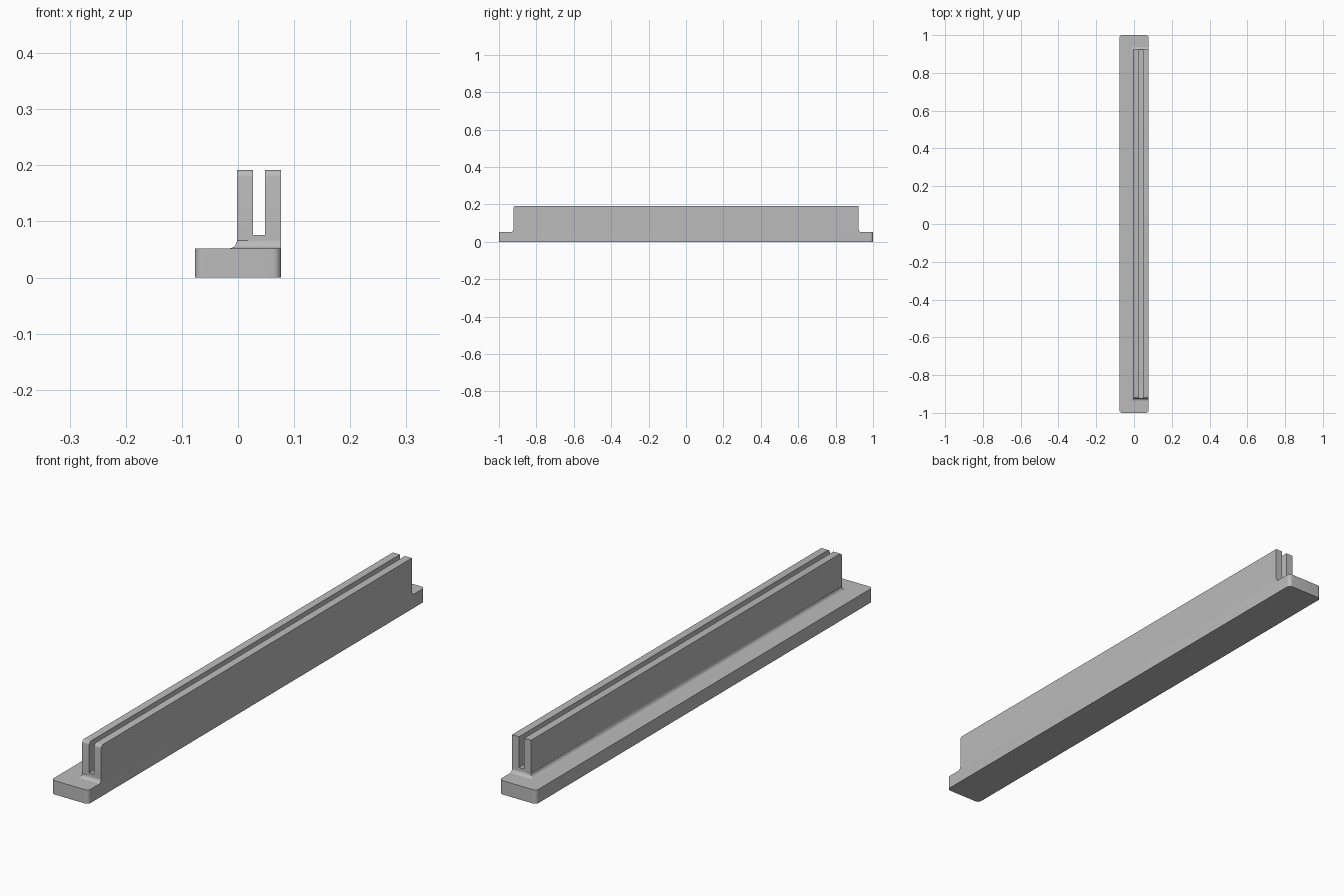
import bpy, bmesh, math

cube = bpy.data.objects.get("Cube")
if cube:
    bpy.data.objects.remove(cube, do_unlink=True)

grey = bpy.data.materials.new("plain grey")
grey.use_nodes = True
grey.diffuse_color = (0.5, 0.5, 0.5, 1)
grey.node_tree.nodes["Principled BSDF"].inputs["Base Color"].default_value = (0.5, 0.5, 0.5, 1)

HALF_W, HALF_L = 0.077, 1.0       # base plate
BASE_H, TOP_H = 0.052, 0.192
WALL_X, WALL_Y = -0.002, 0.923    # inner face and ends of the wall
SLOT_L, SLOT_R, SLOT_Z = 0.027, 0.048, 0.076
FILLET = 0.014


def finish(bm, name):
    bmesh.ops.recalc_face_normals(bm, faces=bm.faces)
    mesh = bpy.data.meshes.new(name)
    bm.to_mesh(mesh)
    bm.free()
    mesh.materials.append(grey)
    obj = bpy.data.objects.new(name, mesh)
    bpy.context.collection.objects.link(obj)
    bpy.ops.object.select_all(action='DESELECT')
    obj.select_set(True)
    bpy.context.view_layer.objects.active = obj
    bpy.ops.object.shade_smooth_by_angle(angle=math.radians(30))
    return obj


def prism(points, direction):
    """Closed solid made by pushing a flat outline along a direction."""
    bm = bmesh.new()
    face = bm.faces.new([bm.verts.new(p) for p in points])
    result = bmesh.ops.extrude_face_region(bm, geom=[face], use_keep_orig=True)
    moved = [v for v in result["geom"] if isinstance(v, bmesh.types.BMVert)]
    bmesh.ops.translate(bm, verts=moved, vec=direction)
    return bm


# Base plate with rounded upright corners
bm = prism([(x * HALF_W, y * HALF_L, 0) for x, y in ((-1, -1), (1, -1), (1, 1), (-1, 1))],
           (0, 0, BASE_H))
upright = [e for e in bm.edges if abs(e.verts[0].co.z - e.verts[1].co.z) > 0.01]
bmesh.ops.bevel(bm, geom=upright, offset=0.015, segments=8, profile=0.5, affect='EDGES')
finish(bm, "base_plate")

# Slotted wall, with the top edge eased at the front end
section = [(WALL_X, BASE_H), (HALF_W, BASE_H), (HALF_W, TOP_H), (SLOT_R, TOP_H),
           (SLOT_R, SLOT_Z), (SLOT_L, SLOT_Z), (SLOT_L, TOP_H), (WALL_X, TOP_H)]
bm = prism([(x, -WALL_Y, z) for x, z in section], (0, 2 * WALL_Y, 0))
front_top = [e for e in bm.edges
             if all(v.co.y < 0 and v.co.z > TOP_H - 0.001 for v in e.verts)]
bmesh.ops.bevel(bm, geom=front_top, offset=0.012, segments=6, profile=0.5, affect='EDGES')
finish(bm, "slotted_wall")


# Concave fillet around the foot of the wall, swept round its two inner corners
def outline(offset, z):
    points = [(HALF_W, -WALL_Y - offset, z)]
    for corner_y, start in ((-WALL_Y, 270), (WALL_Y, 180)):
        for i in range(7):
            a = math.radians(start - 15 * i)
            points.append((WALL_X + offset * math.cos(a), corner_y + offset * math.sin(a), z))
    return points + [(HALF_W, WALL_Y + offset, z)]


bm = bmesh.new()
rings = []
for i in range(9):
    t = math.radians(90 * i / 8)
    ring = outline(FILLET * (1 - math.sin(t)), BASE_H + FILLET * (1 - math.cos(t)))
    rings.append([bm.verts.new(p) for p in ring])
for low, high in zip(rings, rings[1:]):
    for j in range(len(low) - 1):
        bm.faces.new((low[j], low[j + 1], high[j + 1], high[j]))
# Flat ends of the fillet, flush with the outer face
for end, y in ((0, -WALL_Y), (-1, WALL_Y)):
    bm.faces.new([r[end] for r in rings] + [bm.verts.new((HALF_W, y, BASE_H))])
bmesh.ops.remove_doubles(bm, verts=bm.verts, dist=0.00001)
finish(bm, "foot_fillet")
